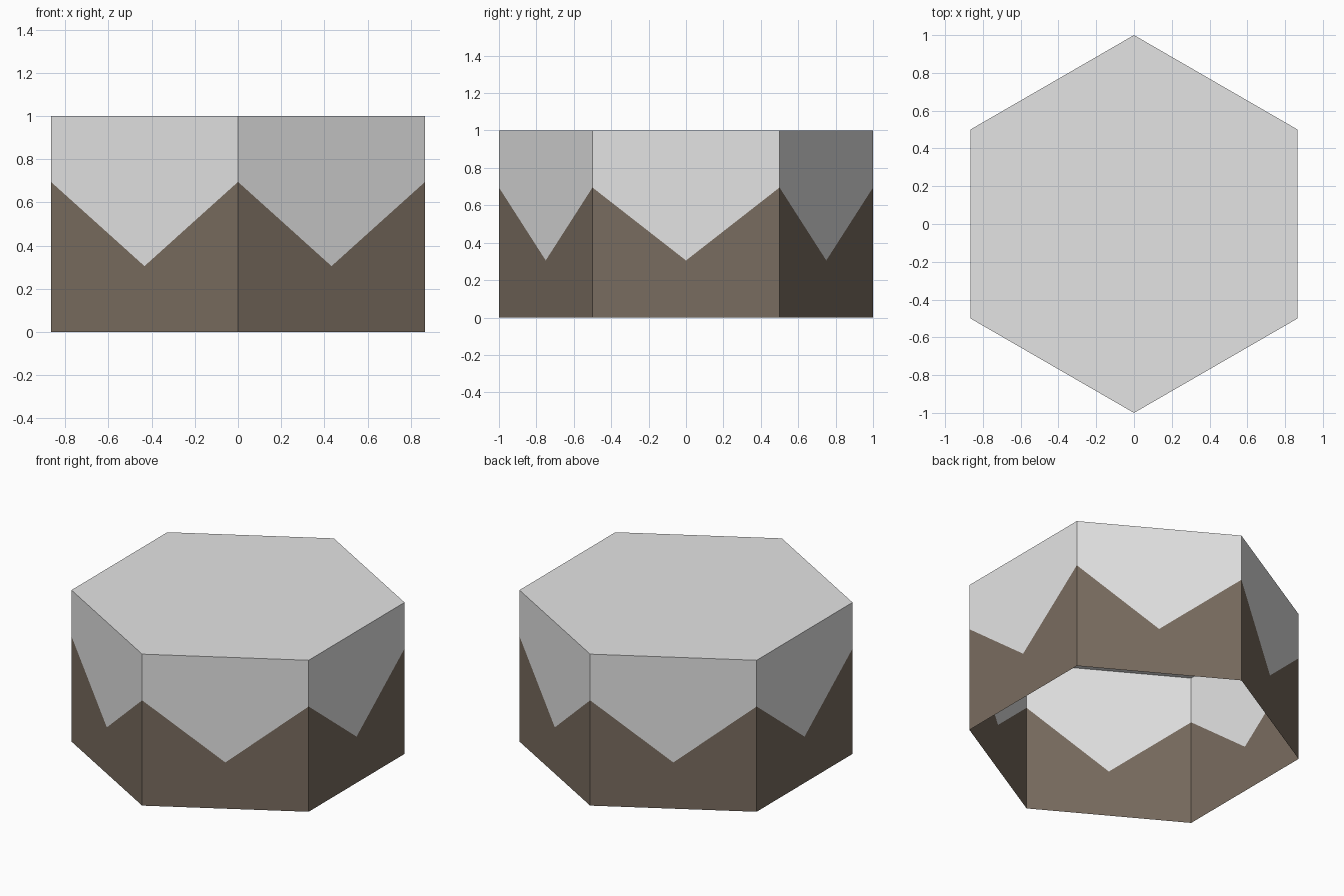
import bpy
import math
from mathutils import Vector

if "Cube" in bpy.data.objects:
    bpy.data.objects.remove(bpy.data.objects["Cube"])

PEAK, VALLEY, TOP = 0.695, 0.305, 1.0


def material(name, color):
    m = bpy.data.materials.new(name)
    m.diffuse_color = (*color, 1.0)
    m.use_nodes = True
    m.node_tree.nodes["Principled BSDF"].inputs["Base Color"].default_value = m.diffuse_color
    return m


def make_object(name, verts, faces, mat):
    mesh = bpy.data.meshes.new(name)
    mesh.from_pydata(verts, [], faces)
    mesh.materials.append(mat)
    mesh.update()
    obj = bpy.data.objects.new(name, mesh)
    bpy.context.collection.objects.link(obj)
    return obj


snow = material("snow_white", (0.775, 0.775, 0.775))
earth = material("earth_brown", (0.191, 0.150, 0.115))

# Hexagon outline, points on the y axis
corners = [Vector((math.cos(math.radians(30 + 60 * i)),
                   math.sin(math.radians(30 + 60 * i)), 0)) for i in range(6)]

# Zigzag line where snow meets earth: high at corners, low at side middles
zigzag = []
for i, c in enumerate(corners):
    mid = (c + corners[(i + 1) % 6]) / 2
    zigzag += [(c.x, c.y, PEAK), (mid.x, mid.y, VALLEY)]

# Ring 0-5 is the flat edge, ring 6-17 is the zigzag
sides = [(i, (i + 1) % 6, 6 + (2 * i + 2) % 12, 7 + 2 * i, 6 + 2 * i)
         for i in range(6)]

# Earth walls, open at the bottom
make_object("earth_walls", [(c.x, c.y, 0) for c in corners] + zigzag,
            sides, earth)

# Snow walls and flat top
make_object("snow_cap", [(c.x, c.y, TOP) for c in corners] + zigzag,
            [f[::-1] for f in sides] + [tuple(range(6))], snow)
